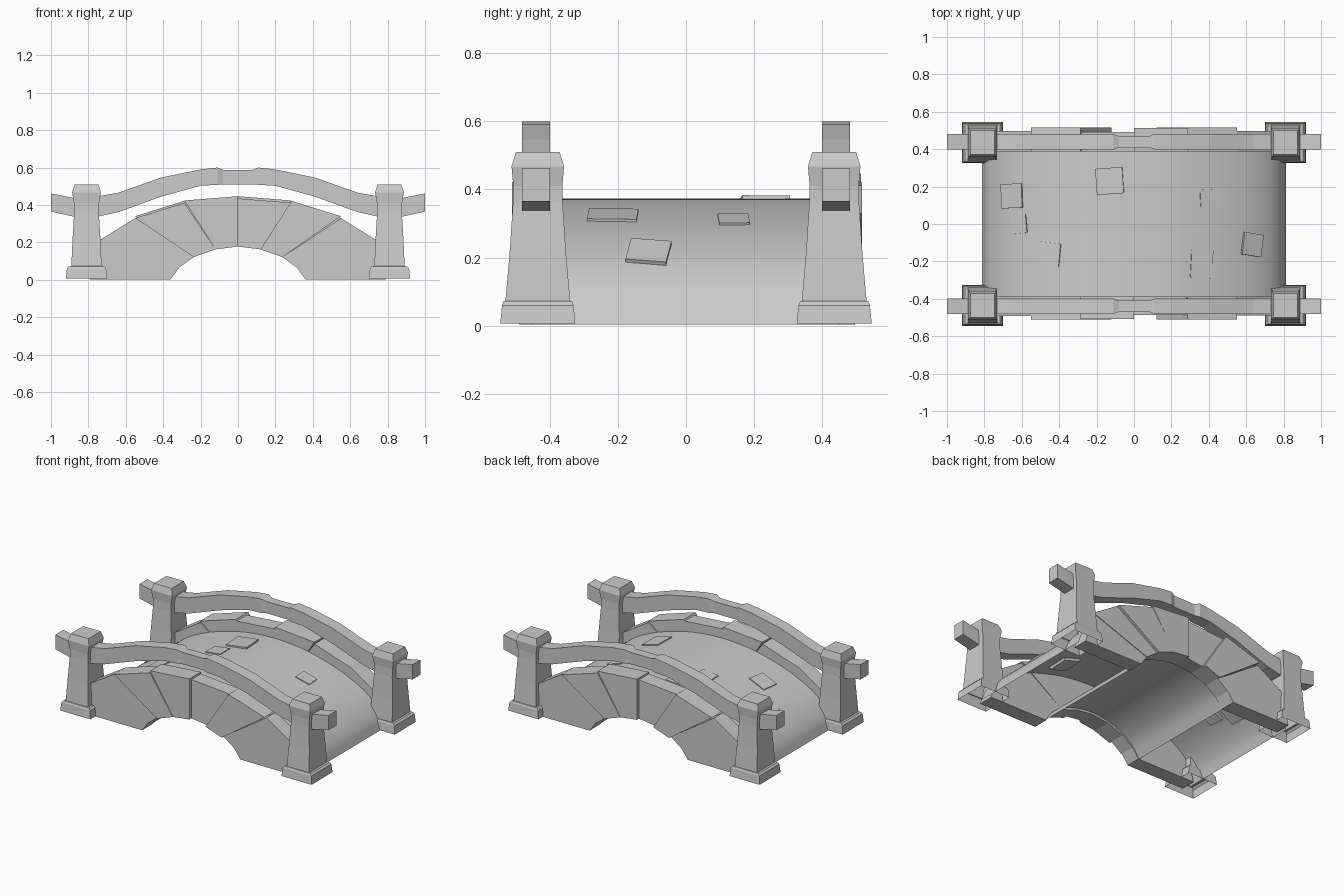
import bpy, bmesh, math
from mathutils import Matrix, Vector

if "Cube" in bpy.data.objects:
    bpy.data.objects.remove(bpy.data.objects["Cube"])


def finish(name, verts, faces, smooth=False):
    me = bpy.data.meshes.new(name)
    me.from_pydata(verts, [], faces)
    bm = bmesh.new()
    bm.from_mesh(me)
    bmesh.ops.recalc_face_normals(bm, faces=bm.faces)
    bm.to_mesh(me)
    bm.free()
    for p in me.polygons:
        p.use_smooth = smooth
    ob = bpy.data.objects.new(name, me)
    bpy.context.collection.objects.link(ob)
    return ob


def prism(name, outline, y0, y1):
    n = len(outline)
    verts = [(x, y, z) for y in (y0, y1) for x, z in outline]
    faces = [tuple(range(n)), tuple(range(n, 2 * n))]
    faces += [(i, (i + 1) % n, n + (i + 1) % n, n + i) for i in range(n)]
    return finish(name, verts, faces)


def loft(name, rings, cap_start=True):
    verts = [v for r in rings for v in r]
    faces = []
    for k in range(len(rings) - 1):
        for i in range(4):
            a, b = 4 * k + i, 4 * k + (i + 1) % 4
            faces.append((a, b, b + 4, a + 4))
    if cap_start:
        faces.append((0, 1, 2, 3))
    m = 4 * (len(rings) - 1)
    faces.append((m, m + 1, m + 2, m + 3))
    return finish(name, verts, faces)


def spline(half, steps=5):
    """Mirror a half profile in x and smooth it with Catmull-Rom."""
    p = [Vector(q) for q in [(-x, z) for x, z in reversed(half)] + half[1:]]
    e = [2 * p[0] - p[1]] + p + [2 * p[-1] - p[-2]]
    out = []
    for i in range(1, len(e) - 2):
        a, b, c, d = e[i - 1:i + 3]
        for s in range(steps):
            t = s / steps
            out.append(0.5 * (2 * b + (c - a) * t + (2 * a - 5 * b + 4 * c - d) * t ** 2
                              + (3 * b - a - 3 * c + d) * t ** 3))
    return out + [p[-1]]


def sheet(name, pts, w):
    verts = [(q[0], s * w, q[1]) for q in pts for s in (-1, 1)]
    faces = [(2 * i, 2 * i + 1, 2 * i + 3, 2 * i + 2) for i in range(len(pts) - 1)]
    ob = finish(name, verts, faces, True)
    if ob.data.polygons[len(faces) // 2].normal.z < 0 and name == "deck":
        ob.data.flip_normals()
    return ob


# Walking surface and vault underneath, open at the bottom
deck = spline([(0, .373), (.2, .358), (.36, .323), (.5, .277), (.63, .215),
               (.72, .15), (.78, .08), (.812, .004)])
sheet("deck", deck, .45)
sheet("vault", spline([(0, .19), (.12, .175), (.23, .135), (.31, .08), (.365, .004)]), .45)


def deck_at(x):
    for a, b in zip(deck, deck[1:]):
        if a[0] <= x <= b[0]:
            t = (x - a[0]) / (b[0] - a[0])
            return a[1] + t * (b[1] - a[1]), math.atan2(b[1] - a[1], b[0] - a[0])


# Arch stones: inner / outer fan points, with varied depth
inner = [(0, .178), (.12, .163), (.237, .122), (.315, .065), (.36, .003)]
outer = [(0, .435), (.287, .412), (.55, .33), (.735, .215), (.79, .003)]
depths = {-1: [.508, .51, .492, .488], 1: [.487, .51, .49, .49]}
lifts = {-1: [.012, 0, 0, 0], 1: [0, .01, 0, 0]}
for face in (-1, 1):
    for side in (-1, 1):
        half = side * -face
        for i in range(4):
            quad = [inner[i], inner[i + 1], outer[i + 1], outer[i]]
            d, l = depths[half][i], lifts[half][i]
            pts = [(side * x, z + (l if k > 1 and i < 3 else 0)) for k, (x, z) in enumerate(quad)]
            prism("arch_stone", pts, face * .388, face * (d + .006 * (face > 0)))

# Posts: (z, half width x, half width y), open at the bottom
post = [(.006, .11, .11), (.06, .105, .105), (.072, .094, .1), (.073, .081, .095),
        (.21, .075, .083), (.36, .066, .073), (.41, .067, .072),
        (.468, .077, .077), (.51, .064, .064)]
for sx in (-1, 1):
    for sy in (-1, 1):
        rings = [[(sx * .81 + a * hx, sy * .435 + b * hy, z)
                  for a, b in ((-1, -1), (1, -1), (1, 1), (-1, 1))] for z, hx, hy in post]
        loft("post", rings, cap_start=False)

# Handrails: (x, bottom z, top z, half width), thinner worn piece mid-span
half_rail = [(.08, .51, .588, .03), (.11, .508, .6, .041), (.2, .503, .59, .041),
             (.41, .445, .547, .041), (.64, .362, .466, .041), (.75, .338, .446, .041),
             (.88, .338, .438, .041), (1, .365, .462, .041)]
rail = [(-x, a, b, w) for x, a, b, w in reversed(half_rail)] + half_rail
for sy in (-1, 1):
    loft("handrail", [[(x, sy * .44 - w, a), (x, sy * .44 + w, a),
                       (x, sy * .44 + w, b), (x, sy * .44 - w, b)] for x, a, b, w in rail])

# Loose paving stones: x, y, length, width, lift, spin in degrees
stones = [(-.13, .23, .145, .14, .006, 4), (.36, -.215, .12, .145, .003, -3),
          (.63, -.11, .12, .12, .006, -8), (.4, .14, .1, .09, .002, 3),
          (-.65, .15, .13, .13, .003, 2), (-.45, -.16, .12, .12, .002, -6),
          (-.2, .075, .11, .1, .001, 0), (-.61, 0, .09, .1, .001, 5)]
for x, y, lx, ly, up, spin in stones:
    z, slope = deck_at(x)
    v = [(sx * lx / 2, sy * ly / 2, sz * .012) for sz in (-1, 1)
         for sx, sy in ((-1, -1), (1, -1), (1, 1), (-1, 1))]
    m = (Matrix.Translation((x, y, z + up - .009)) @ Matrix.Rotation(-slope, 4, 'Y')
         @ Matrix.Rotation(math.radians(spin), 4, 'Z'))
    finish("paving_stone", [m @ Vector(q) for q in v],
           [(0, 1, 2, 3), (4, 5, 6, 7)] + [(i, (i + 1) % 4, 4 + (i + 1) % 4, 4 + i) for i in range(4)])
